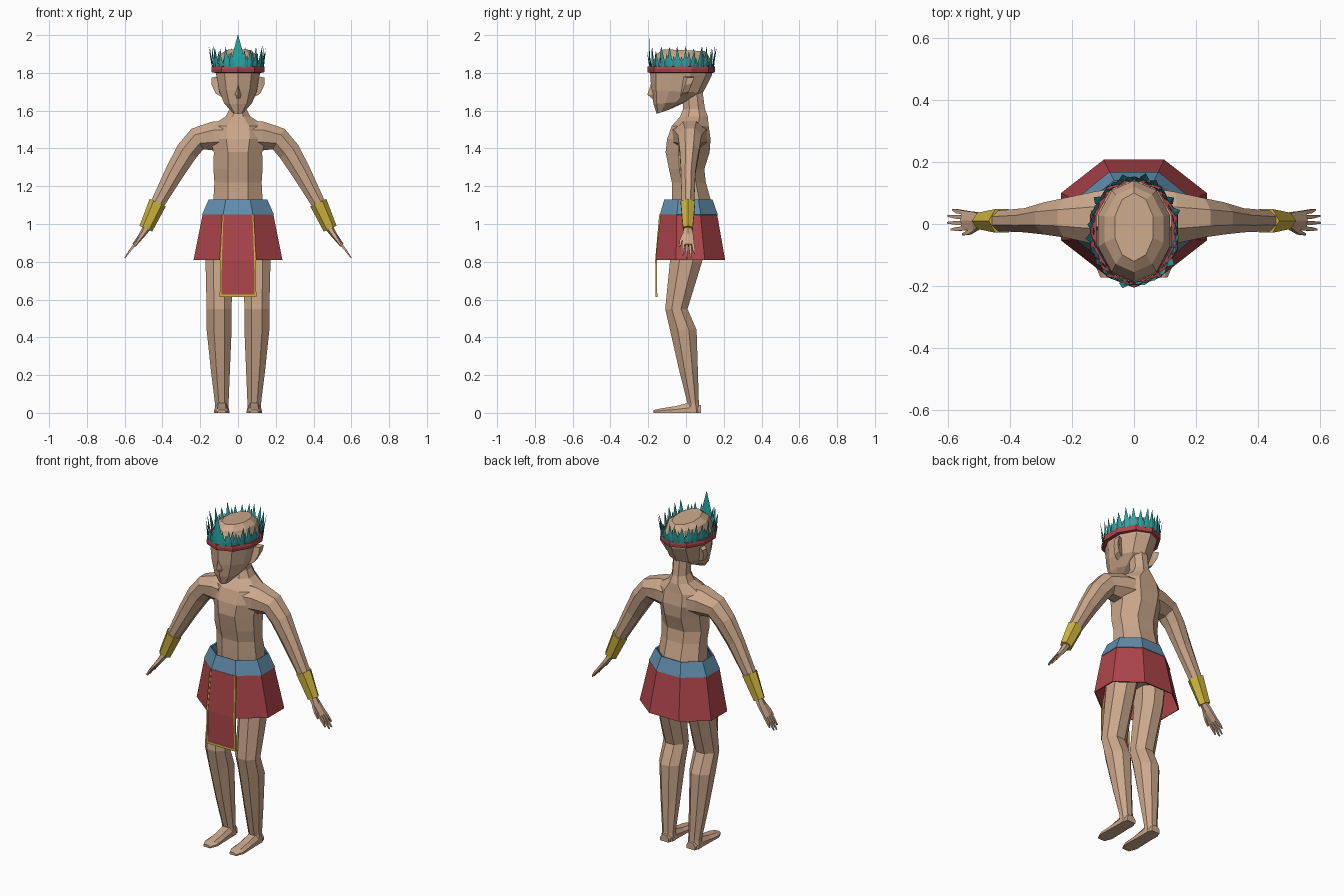
import bpy, bmesh, math, random
from mathutils import Vector as V

if "Cube" in bpy.data.objects:
    bpy.data.objects.remove(bpy.data.objects["Cube"])

random.seed(4)


def material(name, rgb):
    m = bpy.data.materials.new(name)
    m.diffuse_color = (*rgb, 1)
    m.use_nodes = True
    m.node_tree.nodes["Principled BSDF"].inputs["Base Color"].default_value = m.diffuse_color
    return m


SKIN = material("skin", (0.60, 0.39, 0.26))
RED = material("red_cloth", (0.42, 0.06, 0.07))
BLUE = material("blue_cloth", (0.12, 0.27, 0.42))
GOLD = material("gold", (0.62, 0.46, 0.05))
TEAL = material("teal_feather", (0.02, 0.40, 0.38))
SLATE = material("slate_feather", (0.07, 0.25, 0.30))


def loft(bm, rings, caps=True):
    """Skin a list of equal-length point rings."""
    vs = [[bm.verts.new(p) for p in r] for r in rings]
    n = len(rings[0])
    for a, b in zip(vs, vs[1:]):
        for i in range(n):
            j = (i + 1) % n
            bm.faces.new((a[i], a[j], b[j], b[i]))
    if caps:
        bm.faces.new(vs[0])
        bm.faces.new(vs[-1])


def finish(name, bm, mat, mirror=False, thick=0):
    bmesh.ops.recalc_face_normals(bm, faces=bm.faces)
    me = bpy.data.meshes.new(name)
    bm.to_mesh(me)
    bm.free()
    me.materials.append(mat)
    ob = bpy.data.objects.new(name, me)
    bpy.context.collection.objects.link(ob)
    if mirror:
        ob.modifiers.new("mirror", "MIRROR")
    if thick:
        s = ob.modifiers.new("thickness", "SOLIDIFY")
        s.thickness = thick
    return ob


def oval(hw, yf, yb, zf, zb=None, cx=0, n=8, flat=True):
    """Level ring; flat=True puts a flat side, not a corner, to the front."""
    zb = zf if zb is None else zb
    k = 1 / math.cos(math.pi / n) if flat else 1
    pts = []
    for i in range(n):
        a = 2 * math.pi * (i + (0.5 if flat else 0)) / n
        t = (1 - k * math.cos(a)) / 2
        pts.append(V((cx + hw * k * math.sin(a), yf + (yb - yf) * t, zf + (zb - zf) * t)))
    return pts


def tube(bm, stations, n=8):
    """Limb along (x, y, z, depth radius, thickness radius) in the xz plane."""
    cs = [V(s[:3]) for s in stations]
    rings = []
    for i, s in enumerate(stations):
        t = cs[min(i + 1, len(cs) - 1)] - cs[max(i - 1, 0)]
        up = V((-t.z, 0, t.x)).normalized()
        rings.append([cs[i] + V((0, s[3] * math.cos(a), 0)) + up * s[4] * math.sin(a)
                      for a in [2 * math.pi * (k + .5) / n for k in range(n)]])
    loft(bm, rings)


# torso and neck
bm = bmesh.new()
loft(bm, [oval(*r) for r in [
    (.12, -.07, .12, .90), (.13, -.075, .13, 1.13), (.125, -.075, .105, 1.22),
    (.13, -.09, .097, 1.29), (.128, -.108, .125, 1.38), (.15, -.10, .13, 1.45),
    (.14, -.075, .12, 1.52), (.065, -.03, .115, 1.57), (.045, -.015, .10, 1.61),
    (.045, -.02, .088, 1.70)]])
finish("torso", bm, SKIN)

# arms with hands
bm = bmesh.new()
tube(bm, [(.08, .02, 1.465, .10, .085), (.13, .02, 1.465, .09, .083), (.215, .02, 1.45, .068, .068),
          (.27, .018, 1.385, .056, .064), (.335, .012, 1.275, .042, .055),
          (.425, .01, 1.11, .036, .04), (.487, .01, .975, .022, .024)])
tube(bm, [(.48, .01, .985, .021, .022), (.51, .01, .94, .033, .016), (.55, .012, .888, .036, .011)], 6)
for y0, y1, x, z in [(-.014, -.018, .588, .835), (.003, .004, .60, .82),
                     (.020, .026, .598, .822), (.036, .046, .583, .842)]:
    tube(bm, [(.54, y0, .90, .009, .010), (.568, (y0 + y1) / 2, .864, .009, .008), (x, y1, z, .004, .004)], 4)
tube(bm, [(.505, -.01, .945, .012, .012), (.53, -.027, .91, .010, .009), (.55, -.033, .88, .005, .005)], 4)
finish("arm", bm, SKIN, mirror=True)

# wrist cuffs
bm = bmesh.new()
tube(bm, [(.425, .01, 1.113, .044, .047), (.488, .01, .975, .030, .037)], 6)
finish("wrist_cuff", bm, GOLD, mirror=True)

# legs
bm = bmesh.new()
loft(bm, [oval(hw, yf, yb, z, None, cx) for cx, hw, yf, yb, z in [
    (.09, .08, -.075, .12, .97), (.10, .072, -.085, .085, .80), (.10, .066, -.11, .008, .55),
    (.10, .066, -.085, .056, .44), (.093, .05, -.035, .063, .22), (.086, .036, .008, .068, .05),
    (.086, .037, .0, .08, .0)]])
finish("leg", bm, SKIN, mirror=True)

# feet
bm = bmesh.new()
loft(bm, [[V((.086 + sx * w, y, z)) for sx, z in
           ((-1, 0), (1, 0), (1, h * .5), (.55, h), (-.55, h), (-1, h * .5))]
          for y, w, h in [(.08, .028, .04), (.02, .036, .055), (-.06, .038, .035),
                          (-.13, .04, .024), (-.172, .022, .015)]])
finish("foot", bm, SKIN, mirror=True)

# head
bm = bmesh.new()
loft(bm, [oval(*r, n=10, flat=False) for r in [
    (.032, -.155, -.09, 1.583, 1.605), (.078, -.172, .01, 1.635, 1.65),
    (.105, -.184, .09, 1.71, 1.695), (.122, -.19, .138, 1.80, 1.79),
    (.122, -.185, .14, 1.84), (.10, -.155, .12, 1.90, 1.89), (.065, -.12, .10, 1.925, 1.915)]])
finish("head", bm, SKIN)

# nose
bm = bmesh.new()
loft(bm, [[V((-w, -.165, z)), V((0, y, z)), V((w, -.165, z))]
          for w, y, z in [(.008, -.185, 1.745), (.02, -.204, 1.685), (.016, -.182, 1.665)]])
finish("nose", bm, SKIN)

# ears
bm = bmesh.new()
loft(bm, [[V((x, y - .02, z0)), V((x, y + .015, z0 + .01)), V((x, y + .03, z1)), V((x, y - .01, z1))]
          for x, y, z0, z1 in [(.09, -.01, 1.675, 1.775), (.118, 0, 1.69, 1.78), (.139, .015, 1.735, 1.775)]])
finish("ear", bm, SKIN, mirror=True)

# skirt and waistband
bm = bmesh.new()
loft(bm, [oval(.187, -.138, .165, 1.05), oval(.235, -.16, .207, .81)], caps=False)
finish("skirt", bm, RED, thick=.006)
bm = bmesh.new()
loft(bm, [oval(.155, -.115, .14, 1.13), oval(.19, -.138, .168, 1.05)], caps=False)
finish("waistband", bm, BLUE, thick=.008)


# front apron with gold trim
def panel(bm, xa, xb, y_off, thick, profile):
    loft(bm, [[V((xa * s, y - y_off, z)), V((xb * s, y - y_off, z)),
               V((xb * s, y - y_off + thick, z)), V((xa * s, y - y_off + thick, z))]
              for s, y, z in profile])


drop = [(.87, -.138, 1.05), (.97, -.159, .81), (1, -.157, .615)]
bm = bmesh.new()
panel(bm, -.09, .09, .002, .005, drop)
finish("apron", bm, RED)
bm = bmesh.new()
panel(bm, -.097, -.088, .004, .009, drop)
panel(bm, .088, .097, .004, .009, drop)
panel(bm, -.097, .097, .004, .009, [(1, -.157, .627), (1, -.157, .613)])
finish("apron_trim", bm, GOLD)

# headband
bm = bmesh.new()
loft(bm, [oval(w, yf, yb, z, n=10, flat=False) for w, yf, yb, z in [
    (.127, -.19, .143, 1.80), (.146, -.203, .152, 1.803), (.149, -.205, .154, 1.82),
    (.146, -.203, .152, 1.834), (.127, -.19, .143, 1.836)]], caps=False)
finish("headband", bm, RED)


# feather crown: thin spikes standing round the band
def feather(bm, a, width, height, lean, shrink=1.0):
    c = V((0, -.024, 1.825))
    base = c + V((.135 * math.sin(a), -.17 * math.cos(a), 0)) * shrink
    out = V((math.sin(a), -math.cos(a), 0))
    side = V((math.cos(a), math.sin(a), 0))
    rings = []
    for t, w in [(0, .75), (.3, 1), (1, .04)]:
        p = base + V((0, 0, height * t)) + out * lean * t
        rings.append([p + side * width * w, p + out * .003 * w, p - side * width * w, p - out * .003 * w])
    loft(bm, rings)


bm = bmesh.new()
feather(bm, 0, .034, .175, .0)
for i in range(1, 26):
    feather(bm, 2 * math.pi * i / 26, .015, random.uniform(.085, .12), random.uniform(.005, .025))
finish("tall_feathers", bm, TEAL)
bm = bmesh.new()
for i in range(26):
    feather(bm, 2 * math.pi * (i + .5) / 26, .014, random.uniform(.05, .09), random.uniform(.0, .015), .96)
finish("short_feathers", bm, SLATE)
